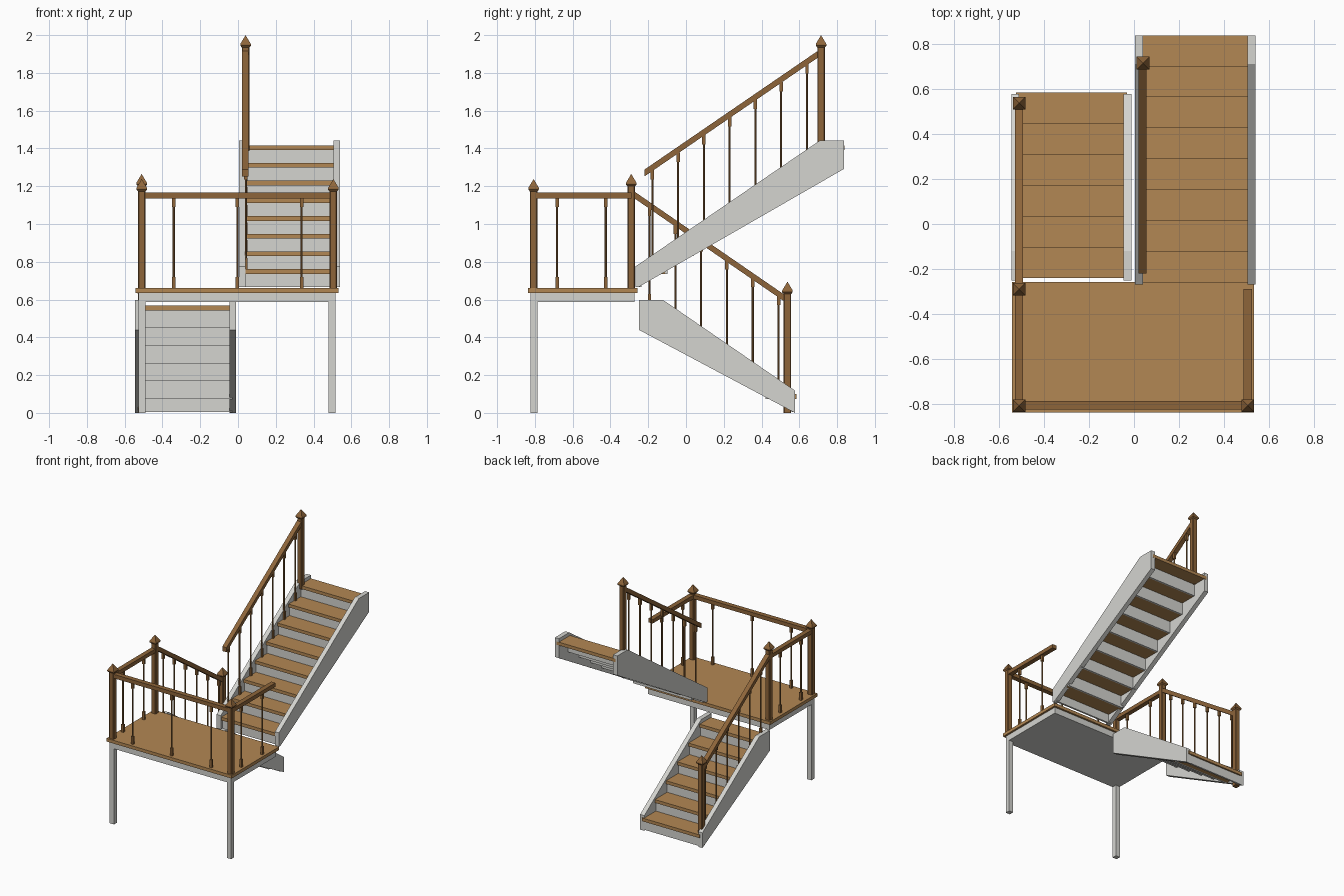
import bpy, bmesh, math
from mathutils import Vector

if "Cube" in bpy.data.objects:
    bpy.data.objects.remove(bpy.data.objects["Cube"])

def material(name, col):
    m = bpy.data.materials.new(name)
    m.diffuse_color = (*col, 1)
    m.use_nodes = True
    m.node_tree.nodes["Principled BSDF"].inputs["Base Color"].default_value = m.diffuse_color
    return m

WHITE = material("white paint", (0.66, 0.66, 0.63))
OAK = material("tread wood", (0.45, 0.245, 0.088))
BROWN = material("railing wood", (0.27, 0.13, 0.042))

def finish(name, bm, mat):
    bmesh.ops.recalc_face_normals(bm, faces=bm.faces)
    me = bpy.data.meshes.new(name)
    bm.to_mesh(me)
    bm.free()
    me.materials.append(mat)
    ob = bpy.data.objects.new(name, me)
    bpy.context.collection.objects.link(ob)
    return ob

def add_prism(bm, pts, offset):
    """Extrude a closed polygon of 3D points along offset."""
    face = bm.faces.new([bm.verts.new(p) for p in pts])
    ext = bmesh.ops.extrude_face_region(bm, geom=[face])
    bmesh.ops.translate(bm, vec=offset,
                        verts=[v for v in ext["geom"] if isinstance(v, bmesh.types.BMVert)])

def add_box(bm, x0, x1, y0, y1, z0, z1):
    add_prism(bm, [(x0, y0, z0), (x1, y0, z0), (x1, y1, z0), (x0, y1, z0)], (0, 0, z1 - z0))

def box(name, mat, *b):
    bm = bmesh.new()
    add_box(bm, *b)
    return finish(name, bm, mat)

def yz_prism(name, mat, x0, x1, profile):
    bm = bmesh.new()
    add_prism(bm, [(x0, y, z) for y, z in profile], (x1 - x0, 0, 0))
    return finish(name, bm, mat)

def newel(name, x, y, z0, tip):
    """Chamfered square post with a flared pyramid cap."""
    bm = bmesh.new()
    h, c = 0.02, 0.005
    ring = [(h, -h + c), (h, h - c), (h - c, h), (c - h, h),
            (-h, h - c), (-h, c - h), (c - h, -h), (h - c, -h)]
    add_prism(bm, [(x + a, y + b, z0) for a, b in ring], (0, 0, tip - 0.055 - z0))
    w, zb = 0.028, tip - 0.047
    def square(s, z):
        return [bm.verts.new((x + a * s, y + b * s, z)) for a, b in ((-1, -1), (1, -1), (1, 1), (-1, 1))]
    r0, r1, r2 = square(0.02, tip - 0.065), square(w, tip - 0.056), square(w, zb)
    top = bm.verts.new((x, y, tip))
    bm.faces.new(r0)
    for i in range(4):
        j = (i + 1) % 4
        bm.faces.new((r0[i], r0[j], r1[j], r1[i]))
        bm.faces.new((r1[i], r1[j], r2[j], r2[i]))
        bm.faces.new((r2[i], r2[j], top))
    finish(name, bm, BROWN)

def balusters(name, spots):
    """Thin round spindles with a square block at each end; spots = (x, y, z0, z1)."""
    bm = bmesh.new()
    for x, y, z0, z1 in spots:
        b, r = 0.009, 0.0055
        add_box(bm, x - b, x + b, y - b, y + b, z0, z0 + 0.06)
        add_box(bm, x - b, x + b, y - b, y + b, z1 - 0.05, z1)
        ring = [(x + r * math.cos(a * math.pi / 4), y + r * math.sin(a * math.pi / 4), z0 + 0.05)
                for a in range(8)]
        add_prism(bm, ring, (0, 0, z1 - z0 - 0.09))
    finish(name, bm, BROWN)

RISE, RUN, TH = 0.0937, 0.1375, 0.025

def flight(name, x0, x1, y_start, direction, z_start, count):
    """Treads and risers climbing along direction (+1 or -1 in y)."""
    treads, risers = bmesh.new(), bmesh.new()
    for k in range(count):
        front = y_start + direction * RUN * k
        top = z_start + RISE * (k + 1)
        back = front + direction * (RUN + (0.012 if k < count - 1 else 0))
        add_box(treads, x0, x1, min(front, back), max(front, back), top - TH, top)
        ra, rb = front + direction * 0.012, front + direction * 0.026
        add_box(risers, x0, x1, min(ra, rb), max(ra, rb), top - RISE - (TH if k else 0), top - TH)
    finish(name + "_treads", treads, OAK)
    finish(name + "_risers", risers, WHITE)

# landing platform and its two front legs
box("landing_floor", OAK, -0.542, 0.532, -0.837, -0.257, 0.635, 0.66)
box("landing_frame", WHITE, -0.526, 0.517, -0.822, -0.272, 0.587, 0.635)
for side, x in (("left", -0.526), ("right", 0.48)):
    box("landing_leg_" + side, WHITE, x, x + 0.037, -0.822, -0.785, 0, 0.587)

# lower flight, climbing towards the front
flight("lower_flight", -0.525, -0.03, 0.585, -1, 0.006, 6)
low = [(-0.25, 0.597), (-0.12, 0.597), (0.577, 0.118), (0.577, 0), (-0.25, 0.44)]
yz_prism("lower_stringer_left", WHITE, -0.545, -0.51, low)
yz_prism("lower_stringer_right", WHITE, -0.046, -0.01, low)

# upper flight, climbing towards the back
flight("upper_flight", 0.02, 0.525, -0.262, 1, 0.667, 8)
up = [(-0.268, 0.667), (-0.268, 0.775), (0.71, 1.443), (0.837, 1.443), (0.837, 1.292), (-0.25, 0.667)]
yz_prism("upper_stringer_left", WHITE, 0.004, 0.04, up)
yz_prism("upper_stringer_right", WHITE, 0.505, 0.54, up)

# newel posts
newel("newel_bottom", -0.51, 0.537, 0, 0.695)
newel("newel_landing_back_left", -0.51, -0.29, 0.66, 1.265)
newel("newel_landing_front_left", -0.51, -0.807, 0.66, 1.238)
newel("newel_landing_front_right", 0.505, -0.807, 0.66, 1.238)
newel("newel_top", 0.04, 0.715, 1.39, 2.0)

# landing handrails
box("landing_rail_front", BROWN, -0.5, 0.495, -0.825, -0.787, 1.136, 1.166)
box("landing_rail_left", BROWN, -0.528, -0.492, -0.8, -0.29, 1.136, 1.166)
box("landing_rail_right", BROWN, 0.487, 0.524, -0.8, -0.288, 1.136, 1.166)
balusters("landing_balusters",
          [(x, -0.807, 0.66, 1.14) for x in (-0.34, -0.003, 0.337)] +
          [(x, y, 0.66, 1.14) for x in (-0.51, 0.505) for y in (-0.682, -0.425)])

# sloping handrails with one spindle per tread
def sloped_rail(name, x, ya, za, yb, zb):
    h = 0.018
    yz_prism(name, BROWN, x - 0.018, x + 0.018,
             [(ya, za - h), (yb, zb - h), (yb, zb + h), (ya, za + h)])

sloped_rail("lower_handrail", -0.51, -0.275, 1.155, 0.525, 0.605)
balusters("lower_balusters",
          [(-0.507, 0.49 - RUN * k * 0.994, 0.006 + RISE * (k + 1), 0.63 + 0.683 * RUN * k - 0.008)
           for k in range(6)])
sloped_rail("upper_handrail", 0.038, -0.22, 1.27, 0.7, 1.9)
balusters("upper_balusters",
          [(0.042, -0.178 + RUN * k * 0.992, 0.667 + RISE * (k + 1), 1.295 + 0.68 * RUN * k - 0.01)
           for k in range(7)])
